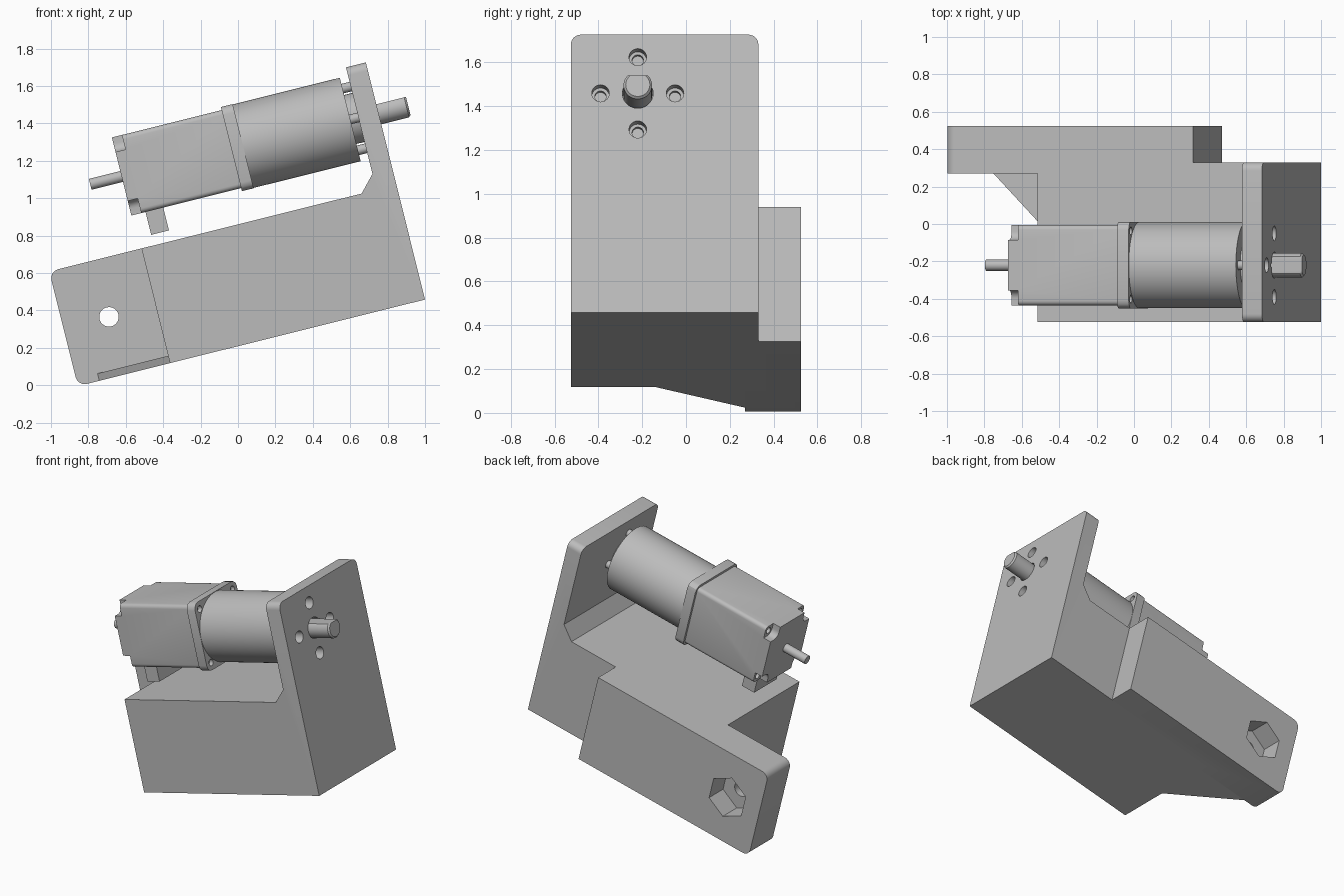
import bpy, bmesh, math
from mathutils import Matrix, Vector

old = bpy.data.objects.get("Cube")
if old:
    bpy.data.objects.remove(old, do_unlink=True)

grey = bpy.data.materials.new("plain_grey")
grey.use_nodes = True
COLOUR = (0.5, 0.5, 0.5, 1)
grey.diffuse_color = COLOUR
grey.node_tree.nodes["Principled BSDF"].inputs["Base Color"].default_value = COLOUR

# Everything is laid out square to the bracket, then tilted as a whole
TILT = Matrix.Translation((1, 0, 0.458)) @ Matrix.Rotation(math.radians(-14), 4, 'Y')
AXIS_Y, AXIS_Z = -0.22, 1.031


def finish(name, bm):
    bmesh.ops.recalc_face_normals(bm, faces=bm.faces)
    mesh = bpy.data.meshes.new(name)
    bm.to_mesh(mesh)
    bm.free()
    mesh.materials.append(grey)
    obj = bpy.data.objects.new(name, mesh)
    bpy.context.collection.objects.link(obj)
    obj.matrix_world = TILT
    return obj


def round_edges(bm, test, radius, segments=6):
    edges = [e for e in bm.edges if test(e.verts[0].co, e.verts[1].co)]
    bmesh.ops.bevel(bm, geom=edges, offset=radius, segments=segments,
                    profile=0.5, affect='EDGES')


def prism(points, place, depth):
    """Extrude an outline; place maps a 2D point to 3D."""
    bm = bmesh.new()
    face = bm.faces.new([bm.verts.new(place(*p)) for p in points])
    ext = bmesh.ops.extrude_face_region(bm, geom=[face])
    moved = [g for g in ext["geom"] if isinstance(g, bmesh.types.BMVert)]
    bmesh.ops.translate(bm, verts=moved, vec=depth)
    bmesh.ops.recalc_face_normals(bm, faces=bm.faces)
    return bm


def rod(x0, x1, radius, y=0, z=0, sides=48):
    """Cylinder along the motor axis, offset from it by y and z."""
    bm = bmesh.new()
    place = (Matrix.Translation(((x0 + x1) / 2, AXIS_Y + y, AXIS_Z + z))
             @ Matrix.Rotation(math.pi / 2, 4, 'Y'))
    bmesh.ops.create_cone(bm, cap_ends=True, segments=sides, radius1=radius,
                          radius2=radius, depth=x1 - x0, matrix=place)
    return bm


def box(x0, x1, y0, y1, z0, z1):
    return prism([(y0, z0), (y1, z0), (y1, z1), (y0, z1)],
                 lambda y, z: Vector((x0, y, z)), (x1 - x0, 0, 0))


def along_x(a, b):
    return abs(a.x - b.x) > 0.01


def cut(obj, bm):
    cutter = finish("cutter", bm)
    cutter.hide_render = True
    mod = obj.modifiers.new("cut", 'BOOLEAN')
    mod.operation = 'DIFFERENCE'
    mod.solver = 'EXACT'
    mod.object = cutter
    bpy.context.view_layer.objects.active = obj
    bpy.ops.object.modifier_apply(modifier=mod.name)
    bpy.data.objects.remove(cutter, do_unlink=True)


parts = []
SCREWS = [(0.17, 0), (-0.17, 0), (0, 0.17), (0, -0.17)]
CORNERS = [(sy, sz) for sy in (-1, 1) for sz in (-1, 1)]

# Bracket: block, chamfered inner corner and upright plate
BACK, TOP, BLOCK_TOP = -1.405, 1.307, 0.632
bm = prism([(BACK, 0), (0, 0), (0, TOP), (-0.11, TOP), (-0.11, 0.72),
            (-0.192, BLOCK_TOP), (BACK, BLOCK_TOP)],
           lambda x, z: Vector((x, -0.525, z)), (0, 0.855, 0))
round_edges(bm, lambda a, b: min(a.z, b.z) > TOP - 0.01 and along_x(a, b), 0.045)
bracket = finish("motor_bracket", bm)
for y, z in SCREWS:
    cut(bracket, rod(-0.06, 0.05, 0.04, y, z, 24))
    cut(bracket, rod(-0.2, 0.05, 0.026, y, z, 24))
cut(bracket, rod(-0.2, 0.05, 0.07))
parts.append(bracket)

# Side arm with rounded free end, bolt hole and nut pocket
END = -1.913
bm = prism([(END, 0.27), (BACK, 0.27), (BACK, 0.33), (-0.547, 0.33),
            (-0.547, 0.525), (END, 0.525)],
           lambda x, y: Vector((x, y, 0)), (0, 0, BLOCK_TOP))
round_edges(bm, lambda a, b: max(a.x, b.x) < END + 0.01
            and abs(a.y - b.y) > 0.1, 0.05)
arm = finish("side_arm", bm)


def ring(sides, radius):
    steps = [math.tau * i / sides for i in range(sides)]
    return [(-1.662 + radius * math.sin(t), 0.319 + radius * math.cos(t)) for t in steps]


cut(arm, prism(ring(32, 0.052), lambda x, z: Vector((x, 0.2, z)), (0, 0.4, 0)))
cut(arm, prism(ring(6, 0.148), lambda x, z: Vector((x, 0.37, z)), (0, 0.3, 0)))
parts.append(arm)

# Thin triangular web between arm and block
parts.append(finish("corner_web", prism(
    [(BACK, 0.27), (-1.795, 0.27), (BACK, -0.14)],
    lambda x, y: Vector((x, y, 0)), (0, 0, 0.04))))

# Gearbox, front boss and mounting screws
parts.append(finish("gearbox", rod(-0.745, -0.155, 0.23, sides=96)))
parts.append(finish("gearbox_boss", rod(-0.155, -0.11, 0.135)))
for i, (y, z) in enumerate(SCREWS):
    parts.append(finish(f"mounting_screw_{i + 1}", rod(-0.155, -0.085, 0.026, y, z, 24)))

# Output shaft with a flat on its upper side
bm = rod(-0.155, 0.163, 0.065)
round_edges(bm, lambda a, b: min(a.x, b.x) > 0.16, 0.01, 1)
for v in bm.verts:
    v.co.z = min(v.co.z, AXIS_Z + 0.045)
parts.append(finish("output_shaft", bm))

# Square flange with chamfered corners and bolt holes
h = 0.232
bm = box(-0.81, -0.745, AXIS_Y - h, AXIS_Y + h, AXIS_Z - h, AXIS_Z + h)
round_edges(bm, along_x, 0.045, 3)
flange = finish("gearbox_flange", bm)
for sy, sz in CORNERS:
    cut(flange, rod(-0.775, -0.7, 0.022, sy * 0.182, sz * 0.182, 20))
parts.append(flange)

# Motor body with a notch and screw hole at each rear corner
h, rear = 0.215, -1.415
bm = box(rear, -0.81, AXIS_Y - h, AXIS_Y + h, AXIS_Z - h, AXIS_Z + h)
round_edges(bm, along_x, 0.025, 4)
body = finish("motor_body", bm)
for sy, sz in CORNERS:
    cy, cz = AXIS_Y + sy * 0.23, AXIS_Z + sz * 0.23
    bm = box(rear - 0.05, rear + 0.055, cy - 0.095, cy + 0.095, cz - 0.095, cz + 0.095)
    round_edges(bm, along_x, 0.045)
    cut(body, bm)
    cut(body, rod(rear, rear + 0.09, 0.022, sy * 0.175, sz * 0.175, 20))
parts.append(body)

# Rear shaft and cable connector
bm = rod(-1.588, rear, 0.03, sides=32)
parts.append(finish("rear_shaft", bm))
parts.append(finish("cable_connector", box(-1.337, -1.239, -0.345, -0.095, 0.69, 0.82)))

# Smooth the curved walls, keep corners crisp
bpy.ops.object.select_all(action='DESELECT')
for obj in parts:
    obj.select_set(True)
bpy.context.view_layer.objects.active = parts[0]
bpy.ops.object.shade_smooth_by_angle(angle=math.radians(30))
